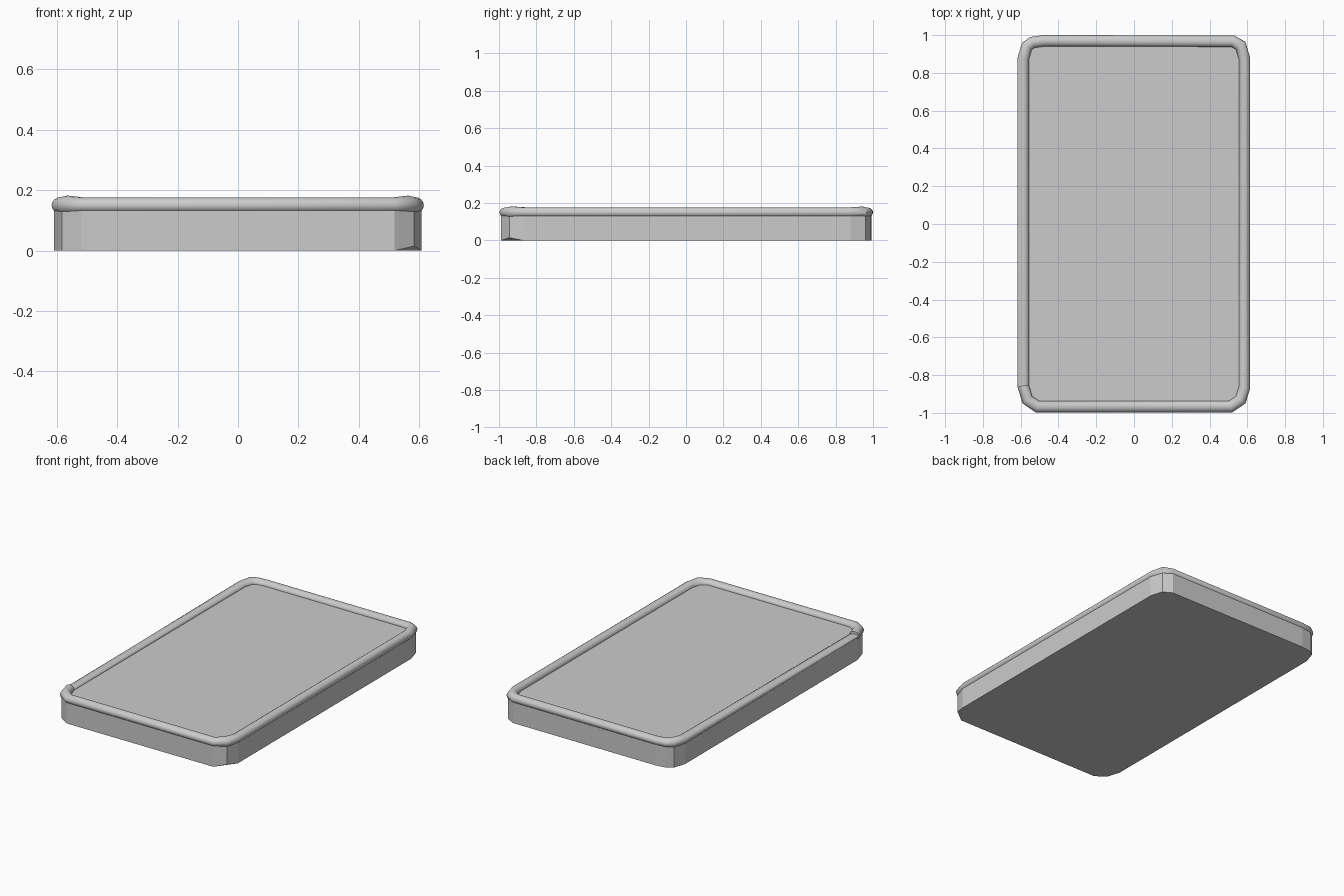
import bpy, bmesh, math
from mathutils import Vector

if "Cube" in bpy.data.objects:
    bpy.data.objects.remove(bpy.data.objects["Cube"])

# Outer outline, counter-clockwise from the front-left corner: x, y, rim half height
OUTLINE = [(-0.617, -0.86, .027), (-0.59, -0.95, .032), (-0.52, -0.997, .026),
           (0.52, -0.997, .026), (0.59, -0.95, .032), (0.615, -0.87, .027),
           (0.615, 0.88, .027), (0.59, 0.965, .031), (0.53, 0.998, .026),
           (-0.48, 1.0, .025), (-0.55, 0.99, .027), (-0.592, 0.96, .031), (-0.617, 0.88, .027)]
RIM_Z, RIM_W, SIDES = 0.15, 0.03, 16
N = len(OUTLINE)
pts = [Vector(p[:2]) for p in OUTLINE]


def miter(i):
    """Outward mitre direction at an outline corner."""
    a = (pts[i] - pts[i - 1]).normalized()
    b = (pts[(i + 1) % N] - pts[i]).normalized()
    n = Vector((a.y + b.y, -a.x - b.x)).normalized()
    return n / max(0.5, n.dot(Vector((a.y, -a.x))))


def finish(name, bm):
    bmesh.ops.recalc_face_normals(bm, faces=bm.faces)
    me = bpy.data.meshes.new(name)
    bm.to_mesh(me)
    bm.free()
    ob = bpy.data.objects.new(name, me)
    bpy.context.collection.objects.link(ob)
    return ob


# Slab body: extruded outline, with one slightly chipped bottom corner
bm = bmesh.new()
inset = [pts[i] - miter(i) * 0.008 for i in range(N)]
bottom = [bm.verts.new((p.x, p.y, 0)) for p in inset]
top = [bm.verts.new((p.x, p.y, RIM_Z)) for p in inset]
bm.faces.new(top)
bm.faces.new(bottom[::-1])
for i in range(N):
    j = (i + 1) % N
    bm.faces.new((bottom[i], bottom[j], top[j], top[i]))
bottom[4].co.z = 0.015
bmesh.ops.triangulate(bm, faces=[f for f in bm.faces if len(f.verts) > 4])
finish("slab_body", bm)

# Rim: swept tube whose last run flattens along the left side
bm = bmesh.new()
rings = []
for k in range(N + 1):
    i = k % N
    height = 0.010 if k == N else OUTLINE[i][2]
    ring = []
    for s in range(SIDES):
        a = math.tau * s / SIDES
        p = pts[i] + miter(i) * RIM_W * (math.cos(a) - 1)
        ring.append(bm.verts.new((p.x, p.y, RIM_Z + height * math.sin(a))))
    rings.append(ring)
for r0, r1 in zip(rings, rings[1:]):
    for s in range(SIDES):
        t = (s + 1) % SIDES
        bm.faces.new((r0[s], r1[s], r1[t], r0[t]))
bm.faces.new(rings[0])
bm.faces.new(rings[-1])
rim = finish("rounded_rim", bm)
bpy.context.view_layer.objects.active = rim
rim.select_set(True)
bpy.ops.object.shade_smooth_by_angle(angle=math.radians(40))
